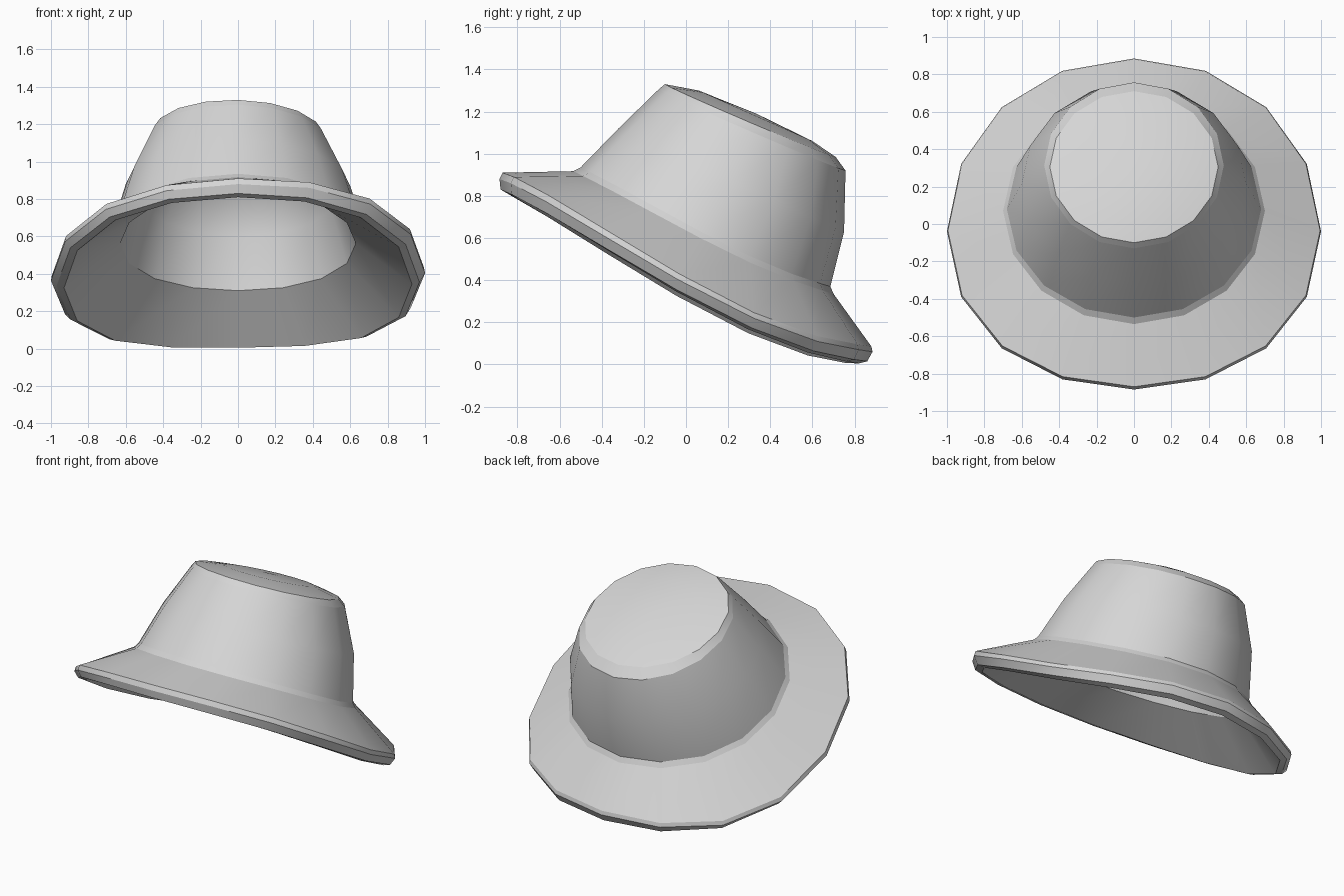
import bpy, bmesh, math
from mathutils import Vector

cube = bpy.data.objects.get("Cube")
if cube:
    bpy.data.objects.remove(cube, do_unlink=True)

SIDES = 16

felt = bpy.data.materials.new("light grey felt")
felt.use_nodes = True
felt.diffuse_color = (0.67, 0.67, 0.67, 1)
felt.node_tree.nodes["Principled BSDF"].inputs["Base Color"].default_value = (0.67, 0.67, 0.67, 1)


def ring(bm, front, back, half_width, sag=0.0, roll=0.0, square=0.0):
    """Tilted ellipse from a front to a back (y, z) point; sides droop, more so at the back."""
    f, b = Vector((0, *front)), Vector((0, *back))
    centre, half = (f + b) / 2, (b - f) / 2
    normal = Vector((1, 0, 0)).cross(half).normalized()
    verts = []
    for i in range(SIDES):
        a = math.tau * i / SIDES
        s, c = math.sin(a), math.cos(a)
        p = centre + half * c * (1 + square * s * s) + Vector((half_width * s, 0, -roll * s))
        verts.append(bm.verts.new(p - normal * sag * s * s * (1 + 0.9 * c)))
    return verts


def fan(bm, loop, rise):
    """Close a ring with a slightly raised centre."""
    mid = sum((v.co for v in loop), Vector()) / SIDES
    tip = bm.verts.new(mid + Vector((0, rise * 0.43, rise)))
    for i in range(SIDES):
        bm.faces.new((loop[i], loop[(i + 1) % SIDES], tip))


# Rings run from the crown top, down and around the brim, then up inside
rings = [
    ((0.06, 1.30), (0.60, 1.06), 0.27),                         # domed cap
    ((-0.10, 1.33), (0.71, 0.985), 0.45, 0.0, 0.01),            # top edge
    ((-0.13, 1.305), (0.757, 0.92), 0.48, 0.0, 0.01),           # shoulder
    ((-0.32, 1.12), (0.75, 0.63), 0.60, 0.0, 0.005),            # crown wall
    ((-0.50, 0.935), (0.685, 0.37), 0.68, 0.03),                # crown foot
    ((-0.535, 0.917), (0.70, 0.335), 0.70, 0.03),               # brim seam
    ((-0.87, 0.91), (0.88, 0.085), 0.995, 0.095, -0.02, 0.1),   # brim upper edge
    ((-0.885, 0.88), (0.885, 0.06), 1.0, 0.095, -0.02, 0.1),    # brim outer edge
    ((-0.88, 0.83), (0.86, 0.015), 0.97, 0.085, -0.01, 0.1),    # brim lower edge
    ((-0.84, 0.81), (0.82, 0.005), 0.93, 0.08, -0.01, 0.1),     # brim inner edge
    ((-0.50, 0.85), (0.64, 0.31), 0.63, 0.02),                  # inner seam
    ((-0.28, 1.07), (0.69, 0.60), 0.54, 0.0, 0.005),            # inner wall
    ((-0.08, 1.25), (0.69, 0.90), 0.42, 0.0, 0.01),             # inner top
]
SOFT = (0, 3, 11, 12)  # rings that stay smoothly shaded

bm = bmesh.new()
loops = [ring(bm, *r) for r in rings]
for upper, lower in zip(loops, loops[1:]):
    for i in range(SIDES):
        j = (i + 1) % SIDES
        bm.faces.new((upper[i], upper[j], lower[j], lower[i]))
fan(bm, loops[0], 0.01)
fan(bm, loops[-1], 0.04)
bmesh.ops.recalc_face_normals(bm, faces=bm.faces)

# Soft shading around the walls, crisp seams and rims
for face in bm.faces:
    face.smooth = True
for n, loop in enumerate(loops):
    for i in range(SIDES):
        edge = bm.edges.get((loop[i], loop[(i + 1) % SIDES]))
        edge.smooth = n in SOFT

mesh = bpy.data.meshes.new("hat")
bm.to_mesh(mesh)
bm.free()
mesh.materials.append(felt)
hat = bpy.data.objects.new("hat", mesh)
bpy.context.collection.objects.link(hat)
